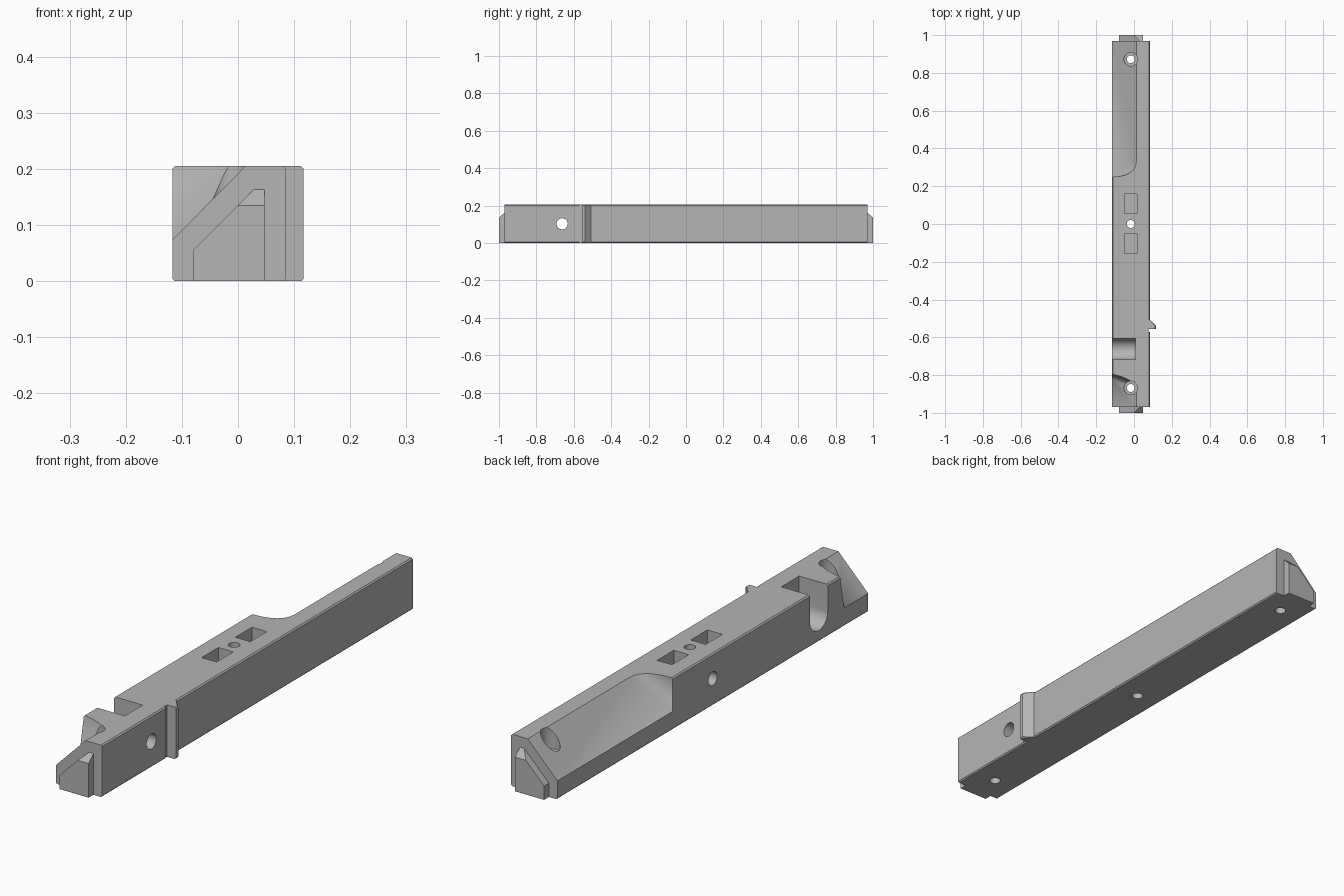
import bpy, bmesh, math
from mathutils import Vector

cube = bpy.data.objects.get("Cube")
if cube:
    bpy.data.objects.remove(cube, do_unlink=True)

grey = bpy.data.materials.new("plain grey")
grey.use_nodes = True
COLOR = (0.46, 0.46, 0.46, 1)
grey.diffuse_color = COLOR
grey.node_tree.nodes["Principled BSDF"].inputs["Base Color"].default_value = COLOR

LEFT, RIGHT, TOP, END = -0.117, 0.085, 0.205, 0.97


def hull(name, points):
    """Convex solid around a set of points."""
    bm = bmesh.new()
    for p in points:
        bm.verts.new(p)
    res = bmesh.ops.convex_hull(bm, input=bm.verts[:])
    loose = [v for v in bm.verts if not v.link_faces]
    bmesh.ops.delete(bm, geom=loose, context='VERTS')
    bmesh.ops.dissolve_limit(bm, angle_limit=0.01, verts=bm.verts[:], edges=bm.edges[:])
    bmesh.ops.recalc_face_normals(bm, faces=bm.faces[:])
    mesh = bpy.data.meshes.new(name)
    bm.to_mesh(mesh)
    bm.free()
    mesh.materials.append(grey)
    obj = bpy.data.objects.new(name, mesh)
    bpy.context.collection.objects.link(obj)
    return obj


def prism(name, profile, axis, lo, hi):
    """Convex profile pushed along one axis."""
    pts = []
    for a, b in profile:
        for c in (lo, hi):
            p = [a, b]
            p.insert(axis, c)
            pts.append(p)
    return hull(name, pts)


def circle(a, b, r, n=32):
    return [(a + r * math.cos(math.tau * i / n), b + r * math.sin(math.tau * i / n))
            for i in range(n)]


def rect(a0, a1, b0, b1):
    return [(a0, b0), (a1, b0), (a1, b1), (a0, b1)]


def chamfered(a0, a1, b0, b1, c):
    return [(a, b) for a0_, b0_, sa, sb in
            ((a0, b0, 1, 1), (a1, b0, -1, 1), (a1, b1, -1, -1), (a0, b1, 1, -1))
            for a, b in ((a0_ + sa * c, b0_), (a0_, b0_ + sb * c))]


def cut(target, cutter):
    mod = target.modifiers.new("cut", 'BOOLEAN')
    mod.operation = 'DIFFERENCE'
    mod.solver = 'EXACT'
    mod.object = cutter
    bpy.context.view_layer.objects.active = target
    bpy.ops.object.modifier_apply(modifier=mod.name)
    bpy.data.objects.remove(cutter, do_unlink=True)


def corner_cutter(apex_y, curve, end_y):
    """Sloped corner cut ending in a fan-shaped rounded wall."""
    apex = Vector((LEFT, apex_y, 0.073))
    (x0, y0), (x1, y1), (x2, y2) = curve
    pts = [apex, apex + Vector((-0.05, 0, -0.05))]
    for i in range(13):
        t = i / 12
        u = 1 - t
        p = Vector((u * u * x0 + 2 * u * t * x1 + t * t * x2,
                    u * u * y0 + 2 * u * t * y1 + t * t * y2, TOP))
        pts.append(apex + (p - apex) * 1.25)
    pts.append(pts[2] + Vector((-0.05, 0, 0)))
    far = [p.copy() for p in (pts[1], pts[-1], pts[-2])]
    for p in far:
        p.y = end_y
    return hull("corner_cutter", pts + far)


# Main bar with slightly chamfered long edges
bar = prism("main_bar", chamfered(LEFT, RIGHT, 0, TOP, 0.005), 1, -END, END)

# Sloped corners at both ends
cut(bar, corner_cutter(0.25, ((LEFT, 0.25), (0.013, 0.25), (0.013, 0.34)), 1.1))
cut(bar, corner_cutter(-0.82, ((LEFT, -0.795), (0.0, -0.82), (0.013, -0.87)), -1.1))

# Vertical screw holes, the end ones counterbored
HOLE_X = -0.017
for y in (-0.868, 0, 0.872):
    cut(bar, prism("hole_cutter", circle(HOLE_X, y, 0.021), 2, -0.1, 0.3))
    if y:
        cut(bar, prism("bore_cutter", circle(HOLE_X, y, 0.036), 2, 0.12, 0.3))

# Rectangular pockets in the top
for y in (-0.103, 0.107):
    cut(bar, prism("pocket_cutter", rect(-0.05, 0.015, y - 0.052, y + 0.052), 2, 0.1, 0.3))

# Rounded notch open to one side, with a cross hole
NOTCH_Y, NOTCH_Z = -0.662, 0.1
slot = circle(NOTCH_Y, NOTCH_Z, 0.056) + [(NOTCH_Y - 0.056, 0.3), (NOTCH_Y + 0.056, 0.3)]
cut(bar, prism("notch_cutter", slot, 0, -0.2, 0.008))
cut(bar, prism("cross_hole_cutter", circle(NOTCH_Y, 0.103, 0.03), 0, -0.05, 0.2))

# Blind hole in the side, meeting the middle screw hole
cut(bar, prism("side_hole_cutter", circle(0, 0.107, 0.027), 0, -0.2, HOLE_X))

# Narrow groove beside the fin
cut(bar, prism("groove_cutter", rect(0.078, 0.1, -0.571, -0.555), 2, -0.1, 0.3))

# Fin with a sloped back
fin_profile = [(0.07, -0.555), (0.117, -0.555), (0.117, -0.54), (0.085, -0.507), (0.07, -0.507)]
fin = hull("side_fin", [(x, y, z) for x, y in fin_profile for z in (0.005, TOP - 0.005)]
           + [(min(x, 0.112), y, z) for x, y in fin_profile for z in (0, TOP)])

# End tabs, sloped on top
parts = [bar, fin]
for side, name in ((-1, "front_tab"), (1, "back_tab")):
    base = [(-0.08, 0), (-0.08, 0.055), (0.03, 0.165), (0.047, 0.165), (0.047, 0)]
    tip = [(-0.08, 0), (-0.08, 0.055), (0.0, 0.135), (0.047, 0.135), (0.047, 0)]
    parts.append(hull(name, [(x, side * (END - 0.002), z) for x, z in base]
                      + [(x, side, z) for x, z in tip]))

# Smooth curved walls, keep edges sharp
bpy.ops.object.select_all(action='DESELECT')
for obj in parts:
    obj.select_set(True)
bpy.context.view_layer.objects.active = bar
bpy.ops.object.shade_smooth_by_angle(angle=math.radians(25))
